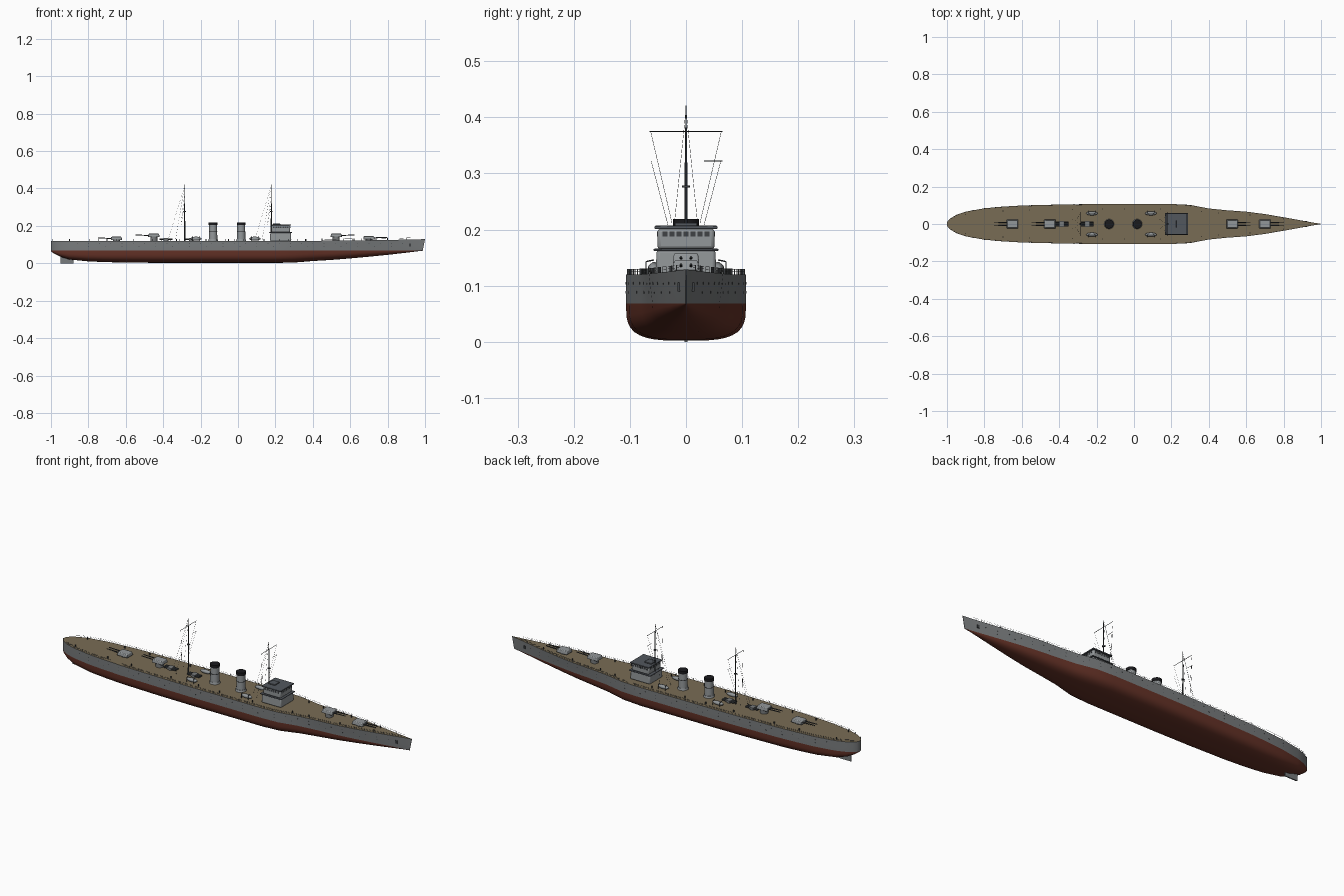
import bpy, bmesh, math
from mathutils import Vector, Matrix

if "Cube" in bpy.data.objects:
    bpy.data.objects.remove(bpy.data.objects["Cube"])


def material(name, rgb):
    m = bpy.data.materials.new(name)
    m.diffuse_color = (*rgb, 1)
    m.use_nodes = True
    m.node_tree.nodes["Principled BSDF"].inputs["Base Color"].default_value = m.diffuse_color
    return m


HULL = material("hull grey", (0.19, 0.20, 0.205))
RED = material("underwater red", (0.13, 0.032, 0.02))
DECK = material("deck tan", (0.19, 0.15, 0.09))
LIGHT = material("superstructure grey", (0.29, 0.31, 0.32))
ROOF = material("roof slate", (0.085, 0.095, 0.11))
DARK = material("metal dark", (0.05, 0.055, 0.06))
BLACK = material("soot black", (0.01, 0.01, 0.012))


def box(bm, x, y, z, taper=1.0):
    """Box from (min, max) ranges, top scaled by taper."""
    vs = bmesh.ops.create_cube(bm, size=1)["verts"]
    for v in vs:
        t = taper if v.co.z > 0 else 1
        c = v.co.copy()
        v.co = ((x[0] + x[1]) / 2 + c.x * t * (x[1] - x[0]),
                (y[0] + y[1]) / 2 + c.y * t * (y[1] - y[0]),
                z[1] if c.z > 0 else z[0])


def rod(bm, p, q, r, r2=None, n=8):
    """Round bar between two points."""
    p, q = Vector(p), Vector(q)
    rot = (q - p).to_track_quat('Z', 'Y').to_matrix().to_4x4()
    bmesh.ops.create_cone(bm, cap_ends=True, segments=n, radius1=r,
                          radius2=r if r2 is None else r2, depth=(q - p).length,
                          matrix=Matrix.Translation((p + q) / 2) @ rot)


def finish(name, bm, *mats, bevel=0, smooth=True):
    bmesh.ops.recalc_face_normals(bm, faces=bm.faces)
    me = bpy.data.meshes.new(name)
    bm.to_mesh(me)
    bm.free()
    ob = bpy.data.objects.new(name, me)
    bpy.context.collection.objects.link(ob)
    for m in mats:
        me.materials.append(m)
    if bevel:
        b = ob.modifiers.new("bevel", 'BEVEL')
        b.width, b.segments = bevel, 2
    if smooth:
        bpy.ops.object.select_all(action='DESELECT')
        ob.select_set(True)
        bpy.context.view_layer.objects.active = ob
        bpy.ops.object.shade_smooth_by_angle(angle=math.radians(35))
    return ob


# Hull stations: x, half beam, keel height
STATIONS = [(-1, .006, .066), (-.995, .017, .06), (-.98, .031, .05), (-.95, .049, .035),
            (-.9, .066, .02), (-.8, .084, .01), (-.7, .093, .006), (-.6, .099, .004),
            (-.4, .104, .002), (-.2, .107, .002), (0, .107, .002), (.2, .107, .002),
            (.3, .102, .004), (.4, .083, .012), (.5, .073, .018), (.6, .066, .026),
            (.7, .053, .035), (.8, .036, .045), (.9, .018, .056), (.96, .007, .063), (1, .001, .067)]
WATER = .068


def beam(x):
    for (x0, b0, _), (x1, b1, _) in zip(STATIONS, STATIONS[1:]):
        if x <= x1:
            return b0 + (b1 - b0) * (x - x0) / (x1 - x0)
    return 0


def deck_z(x):
    return .12 + .009 * max(0, (x - .3) / .7) ** 2


def side_y(x, z):
    f = 1 - .22 * max(0, (x - .3) / .7)
    t = (z - WATER) / (deck_z(x) - WATER)
    return beam(x) * (f + (1 - f) * t)


# Hull: lofted half sections mirrored to full rings
bm = bmesh.new()
rings = []
for x, b, k in STATIONS:
    d = deck_z(x)
    bow = max(0, (x - .2) / .8)
    n = 3.4 - 1.6 * bow
    half = []
    for i in range(1, 10):
        a = i / 9 * math.pi / 2
        half.append((side_y(x, WATER) * math.sin(a) ** (2 / n),
                     WATER - (WATER - k) * math.cos(a) ** (2 / n)))
    half += [(side_y(x, .095), .095), (b, d)]
    full = [(-y, z) for y, z in reversed(half)] + [(0, k)] + half
    rake = .012 * max(0, (x - .85) / .15)
    rings.append([bm.verts.new((x - rake * (d - z) / (d - WATER), y, z)) for y, z in full])
for r, s in zip(rings, rings[1:]):
    for i in range(len(r)):
        j = (i + 1) % len(r)
        bm.faces.new((r[i], r[j], s[j], s[i]))
bm.faces.new(rings[0])
bm.faces.new(rings[-1])
bm.normal_update()
for f in bm.faces:
    c = f.calc_center_median()
    if c.z > .1 and abs(f.normal.z) > .9:
        f.material_index = 2
    elif c.z < WATER and len(f.verts) == 4:
        f.material_index = 1
finish("hull", bm, HULL, RED, DECK)

# Rudder
bm = bmesh.new()
box(bm, (-.95, -.88), (-.003, .003), (0, .04))
finish("rudder", bm, HULL, smooth=False)

# Portholes and anchors along both hull sides
bm = bmesh.new()
for s in (-1, 1):
    for z, step, start in ((.104, .06, -.86), (.088, .09, -.8)):
        x = start
        while x < .9:
            y = side_y(x, z)
            rod(bm, (x, s * (y - .002), z), (x, s * (y + .0007), z), .0022)
            x += step
    y = side_y(.92, .098)
    box(bm, (.914, .926), (s * y - .002, s * y + .002), (.09, .106))
finish("portholes", bm, DARK, smooth=False)

# Railing posts and lines following the deck edge
bm = bmesh.new()
for s in (-1, 1):
    pts = [(x, s * beam(x) * .975, deck_z(x)) for x in [-.99 + i * .0485 for i in range(41)]]
    for p, q in zip(pts, pts[1:]):
        rod(bm, p, (p[0], p[1], p[2] + .010), .0008, n=4)
        for h in (.005, .0095):
            rod(bm, (p[0], p[1], p[2] + h), (q[0], q[1], q[2] + h), .0003, n=3)
finish("railings", bm, HULL, smooth=False)

# Twin gun turrets: x, base height, facing
turrets, barrels, barbettes = bmesh.new(), bmesh.new(), bmesh.new()
for x, z, s in ((-.65, .124, -1), (-.45, .14, -1), (.525, .14, 1), (.7, .127, 1)):
    rod(barbettes, (x, 0, .115), (x, 0, z), .019, n=20)
    box(turrets, (x - .031, x + .031), (-.024, .024), (z, z + .018), .88)
    for y in (-.009, .009):
        rod(barrels, (x + s * .025, y, z + .009), (x + s * .098, y, z + .011), .003, .002)
finish("barbettes", barbettes, HULL)
finish("gun_turrets", turrets, LIGHT, bevel=.003)
finish("gun_barrels", barrels, DARK)

# Torpedo tube mounts
tubes, mounts = bmesh.new(), bmesh.new()
for x in (-.385, -.25):
    rod(mounts, (x, 0, .118), (x, 0, .126), .013, n=16)
    box(mounts, (x - .012, x + .012), (-.016, .016), (.125, .134))
    for y in (-.01, 0, .01):
        rod(tubes, (x - .034, y, .129), (x + .034, y, .129), .0042)
finish("torpedo_mounts", mounts, HULL)
finish("torpedo_tubes", tubes, DARK)

# Ship's boats with covers and davits
boats, covers, davits = bmesh.new(), bmesh.new(), bmesh.new()
for x in (-.225, .09):
    for y in (-.057, .057):
        for m, r, z in ((boats, (.031, .011, .010), .131), (covers, (.02, .006, .006), .1365)):
            bmesh.ops.create_uvsphere(m, u_segments=16, v_segments=8, radius=1, matrix=
                                      Matrix.Translation((x, y, z)) @ Matrix.Diagonal((*r, 1)))
        for dx in (-.02, .02):
            o = y * 1.25
            rod(davits, (x + dx, o, .118), (x + dx, o, .143), .0012, n=6)
            rod(davits, (x + dx, o, .143), (x + dx, y, .146), .0012, n=6)
finish("boats", boats, LIGHT)
finish("boat_covers", covers, HULL)
finish("davits", davits, DARK)

# Funnels with black caps
stacks, caps = bmesh.new(), bmesh.new()
for x in (-.133, .017):
    rod(stacks, (x, 0, .118), (x, 0, .13), .027, .024, n=24)
    rod(stacks, (x, 0, .128), (x, 0, .206), .0225, .021, n=24)
    rod(caps, (x, 0, .204), (x, 0, .219), .0235, n=24)
    rod(caps, (x, 0, .17), (x, 0, .172), .0228, n=24)
finish("funnels", stacks, LIGHT)
finish("funnel_caps", caps, BLACK)

# Bridge: two storeys with dark roofs
bm = bmesh.new()
box(bm, (.171, .285), (-.054, .054), (.118, .165), .97)
box(bm, (.179, .279), (-.051, .051), (.165, .202))
finish("bridge_storeys", bm, LIGHT, bevel=.006)
bm = bmesh.new()
box(bm, (.166, .289), (-.058, .058), (.162, .166))
box(bm, (.174, .284), (-.056, .056), (.201, .207))
box(bm, (.186, .226), (-.02, .02), (.206, .212))
finish("bridge_roofs", bm, ROOF, bevel=.0018)

# Bridge windows on all four sides
bm = bmesh.new()
for i in range(-3, 4):
    y, x = i * .0125, .229 + i * .0125
    box(bm, (.2785, .2798), (y - .0045, y + .0045), (.188, .197))
    box(bm, (.1782, .1795), (y - .0045, y + .0045), (.188, .197))
    for s in (-1, 1):
        box(bm, (x - .0045, x + .0045), (s * .0511 - .0006, s * .0511 + .0006), (.188, .197))
finish("bridge_windows", bm, DARK, smooth=False)

# Masts with yards, lookout platform and rigging
masts, rigging = bmesh.new(), bmesh.new()
for x in (-.285, .178):
    rod(masts, (x, 0, .118), (x, 0, .32), .0035, .0025)
    rod(masts, (x, 0, .32), (x, 0, .421), .0022, .0008)
    rod(masts, (x, 0, .275), (x, 0, .279), .007, n=12)
    rod(masts, (x, -.065, .375), (x, .065, .375), .0011, n=6)
    rod(masts, (x, .032, .322), (x, .065, .322), .0009, n=6)
    for s in (-1, 1):
        rod(rigging, (x, s * .063, .375), (x - .02, s * .025, .212), .0004, n=3)
        rod(rigging, (x, s * .062, .322), (x - .02, s * .03, .2), .0004, n=3)
        rod(rigging, (x, 0, .415), (x - .05, s * .03, .12), .0004, n=3)
    rod(rigging, (x, 0, .415), (x - .09, 0, .12), .0004, n=3)
finish("masts", masts, DARK)
finish("rigging", rigging, DARK, smooth=False)

# Deck vents and bollards
bm = bmesh.new()
for x in (-.9, -.7, -.56, -.33, -.17, -.05, .14, .36, .45, .62, .8):
    for s in (-1, 1):
        y = s * beam(x) * .75
        rod(bm, (x, y, .116), (x, y, deck_z(x) + .011), .0026)
finish("deck_bollards", bm, DARK)
